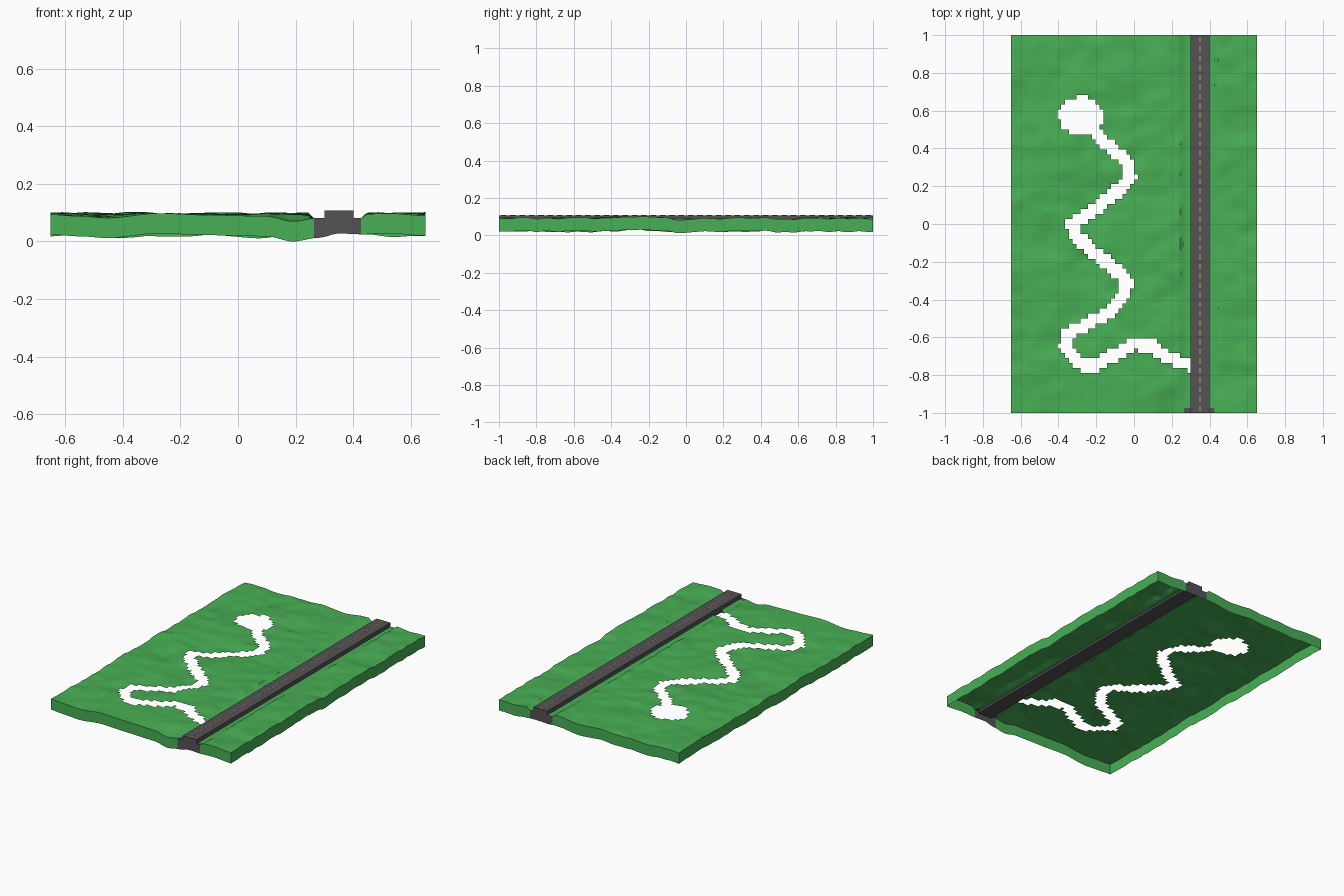
import bpy, bmesh
from mathutils import Vector, noise

if "Cube" in bpy.data.objects:
    bpy.data.objects.remove(bpy.data.objects["Cube"])

NX, NY, W, L = 64, 76, 1.3, 2.0
SKIRT = 0.07
TRAIL = [(-.25, .53), (-.2, .48), (-.12, .40), (-.04, .33), (-.02, .25), (-.08, .18),
         (-.2, .08), (-.33, 0), (-.3, -.07), (-.2, -.16), (-.1, -.24), (-.04, -.31),
         (-.05, -.37), (-.12, -.46), (-.25, -.53), (-.35, -.58), (-.365, -.65),
         (-.31, -.72), (-.24, -.76), (-.17, -.73), (-.08, -.68), (0, -.635),
         (.1, -.65), (.17, -.70), (.25, -.735), (.30, -.745)]
FRONT = [(-.65, .096), (-.55, .09), (-.45, .084), (-.28, .1), (-.1, .094), (.1, .09),
         (.19, .072), (.28, .085), (.35, .1), (.43, .097), (.52, .1), (.65, .092)]


def material(name, rgb):
    m = bpy.data.materials.new(name)
    m.diffuse_color = (*rgb, 1)
    m.use_nodes = True
    m.node_tree.nodes["Principled BSDF"].inputs["Base Color"].default_value = m.diffuse_color
    return m


green = material("grass", (.065, .43, .09))
grey = material("asphalt", (.09, .085, .09))
yellow = material("line_paint", (.6, .42, .05))


def finish(bm, name, mats):
    me = bpy.data.meshes.new(name)
    bm.to_mesh(me)
    bm.free()
    for m in mats:
        me.materials.append(m)
    ob = bpy.data.objects.new(name, me)
    bpy.context.collection.objects.link(ob)
    return ob


def front_height(x):
    for (a, ha), (b, hb) in zip(FRONT, FRONT[1:]):
        if x <= b + 1e-6:
            t = (x - a) / (b - a)
            t = t * t * (3 - 2 * t)
            return ha + (hb - ha) * t
    return FRONT[-1][1]


def height(x, y):
    # rolling hills, settling to the known profile at the front edge
    n = .012 * noise.noise(Vector((x * 4, y * 5, 1.3)))
    n += .009 * noise.noise(Vector((x * 8, y * 13, 5.1)))
    n += .004 * noise.noise(Vector((x * 17, y * 28, 9.7)))
    h = max(.073, min(.12, .094 + n))
    k = max(0, 1 - (y + 1) / .18)
    return h + (front_height(x) - h) * k


def in_corridor(x):
    return .255 < x < .435


def on_trail(x, y):
    p = Vector((x, y))
    if ((x + .28) / .12) ** 2 + ((y - .57) / .105) ** 2 < 1:
        return True
    for a, b in zip(TRAIL, TRAIL[1:]):
        a, b = Vector(a), Vector(b)
        t = max(0, min(1, (p - a).dot(b - a) / (b - a).length_squared))
        if (p - a.lerp(b, t)).length < .034:
            return True
    return False


# terrain sheet with the trail and clearing left open
bm = bmesh.new()
xs = [-W / 2 + W * i / NX for i in range(NX + 1)]
ys = [-L / 2 + L * j / NY for j in range(NY + 1)]
raw = {(i, j): height(x, y) for i, x in enumerate(xs) for j, y in enumerate(ys)}
grid = {}
for (i, j), h in raw.items():
    z = min(h, .083) if in_corridor(xs[i]) else h
    grid[i, j] = bm.verts.new((xs[i], ys[j], z))
for i in range(NX):
    for j in range(NY):
        cx, cy = (xs[i] + xs[i + 1]) / 2, (ys[j] + ys[j + 1]) / 2
        if on_trail(cx, cy):
            continue
        f = bm.faces.new([grid[i, j], grid[i + 1, j], grid[i + 1, j + 1], grid[i, j + 1]])
        f.material_index = int(j == 0 and in_corridor(cx))

# skirt around the border, grey where the road meets it
ring = ([(i, 0) for i in range(NX)] + [(NX, j) for j in range(NY)]
        + [(i, NY) for i in range(NX, 0, -1)] + [(0, j) for j in range(NY, 0, -1)])
low = [bm.verts.new((xs[i], ys[j], raw[i, j] - SKIRT)) for i, j in ring]
n = len(ring)
for k in range(n):
    a, b = ring[k], ring[(k + 1) % n]
    f = bm.faces.new([low[k], low[(k + 1) % n], grid[b], grid[a]])
    cx = (xs[a[0]] + xs[b[0]]) / 2
    f.material_index = int(in_corridor(cx))
zmin = min(v.co.z for v in bm.verts)
bmesh.ops.translate(bm, verts=bm.verts, vec=(0, 0, -zmin))
terrain = finish(bm, "terrain", [green, grey])
bpy.context.view_layer.objects.active = terrain
terrain.select_set(True)
bpy.ops.object.shade_smooth_by_angle(angle=.7)


def box(bm, x0, x1, y0, y1, z0, z1):
    vs = bmesh.ops.create_cube(bm, size=1)["verts"]
    bmesh.ops.scale(bm, verts=vs, vec=(x1 - x0, y1 - y0, z1 - z0))
    bmesh.ops.translate(bm, verts=vs, vec=((x0 + x1) / 2, (y0 + y1) / 2, (z0 + z1) / 2))


# raised straight road
bm = bmesh.new()
box(bm, .30, .40, -1, 1, .066, .107)
finish(bm, "road", [grey])

# dashed centre line
bm = bmesh.new()
for k in range(40):
    y = -1 + k * .05
    box(bm, .348, .352, y + .01, y + .04, .1065, .1078)
finish(bm, "centre_line", [yellow])
